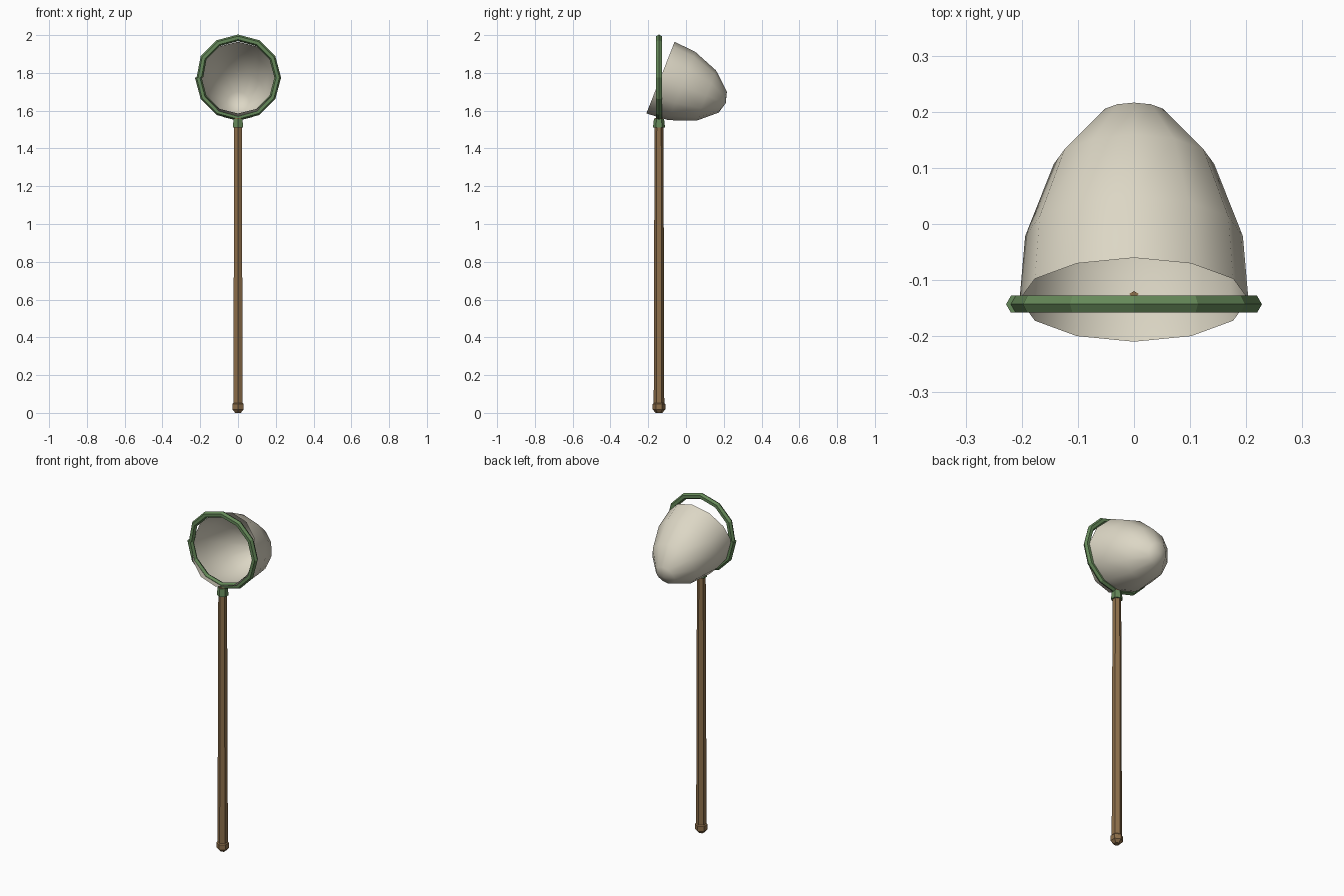
import bpy, bmesh, math
from mathutils import Vector, Matrix

if "Cube" in bpy.data.objects:
    bpy.data.objects.remove(bpy.data.objects["Cube"])

POLE_Y = -0.143
HOOP_Z = 1.775


def material(name, rgb):
    m = bpy.data.materials.new(name)
    m.diffuse_color = (*rgb, 1)
    m.use_nodes = True
    m.node_tree.nodes["Principled BSDF"].inputs["Base Color"].default_value = m.diffuse_color
    return m


wood = material("wood", (0.27, 0.16, 0.07))
green = material("green", (0.13, 0.25, 0.10))
cloth = material("cloth", (0.72, 0.68, 0.56))


def loft(name, rings, mat, closed=False, caps=True, smooth=False, tip=None):
    """Skin a list of equal rings with quads."""
    bm = bmesh.new()
    vs = [[bm.verts.new(p) for p in r] for r in rings]
    pairs = list(zip(vs, vs[1:])) + ([(vs[-1], vs[0])] if closed else [])
    n = len(vs[0])
    for a, b in pairs:
        for i in range(n):
            j = (i + 1) % n
            bm.faces.new((a[i], a[j], b[j], b[i]))
    if tip is not None:
        t = bm.verts.new(tip)
        for i in range(n):
            bm.faces.new((vs[-1][i], vs[-1][(i + 1) % n], t))
    elif caps and not closed:
        bm.faces.new(vs[0][::-1])
        bm.faces.new(vs[-1])
    bmesh.ops.recalc_face_normals(bm, faces=bm.faces)
    for f in bm.faces:
        f.smooth = smooth
    me = bpy.data.meshes.new(name)
    bm.to_mesh(me)
    bm.free()
    me.materials.append(mat)
    ob = bpy.data.objects.new(name, me)
    bpy.context.collection.objects.link(ob)
    return ob


def circle(r, n, z, phase=math.pi / 2):
    return [Vector((r * math.cos(phase + i * math.tau / n),
                    r * math.sin(phase + i * math.tau / n), z)) for i in range(n)]


def turned(name, profile, mat):
    """Hexagonal upright part from (radius, height) pairs."""
    off = Vector((0, POLE_Y, 0))
    return loft(name, [[p + off for p in circle(r, 6, z)] for r, z in profile], mat)


# tapered pole, end knob and collar
turned("pole", [(0.028, 0.03), (0.0235, 1.562)], wood)
turned("pole_knob", [(0.017, 0), (0.034, 0.018), (0.034, 0.047), (0.017, 0.065)], wood)
turned("collar", [(0.032, 1.51), (0.027, 1.556)], green)

# twelve-sided hoop with a hexagonal tube, its seam end tucked in on the left
rings = []
for k in range(13):
    a = math.pi + k * math.tau / 12
    mid = 0.2105 if k < 12 else 0.202
    ring = []
    for i in range(6):
        t = i * math.tau / 6
        rad = mid + 0.0175 * math.cos(t)
        ring.append(Vector((rad * math.cos(a), POLE_Y + 0.0175 * math.sin(t),
                            HOOP_Z + rad * math.sin(a))))
    rings.append(ring)
loft("hoop", rings, green)

# open net bag, tilted so that its tip hangs down at the back
tilt = Matrix.Translation((0, -0.135, HOOP_Z)) @ Matrix.Rotation(
    math.radians(-90 - 21.5), 4, 'X')
profile = [(0.204, 0), (0.194, 0.122), (0.143, 0.26), (0.060, 0.354)]
loft("net_bag", [[tilt @ p for p in circle(r, 12, d)] for r, d in profile],
     cloth, smooth=True, tip=tilt @ Vector((0, 0, 0.371)))
